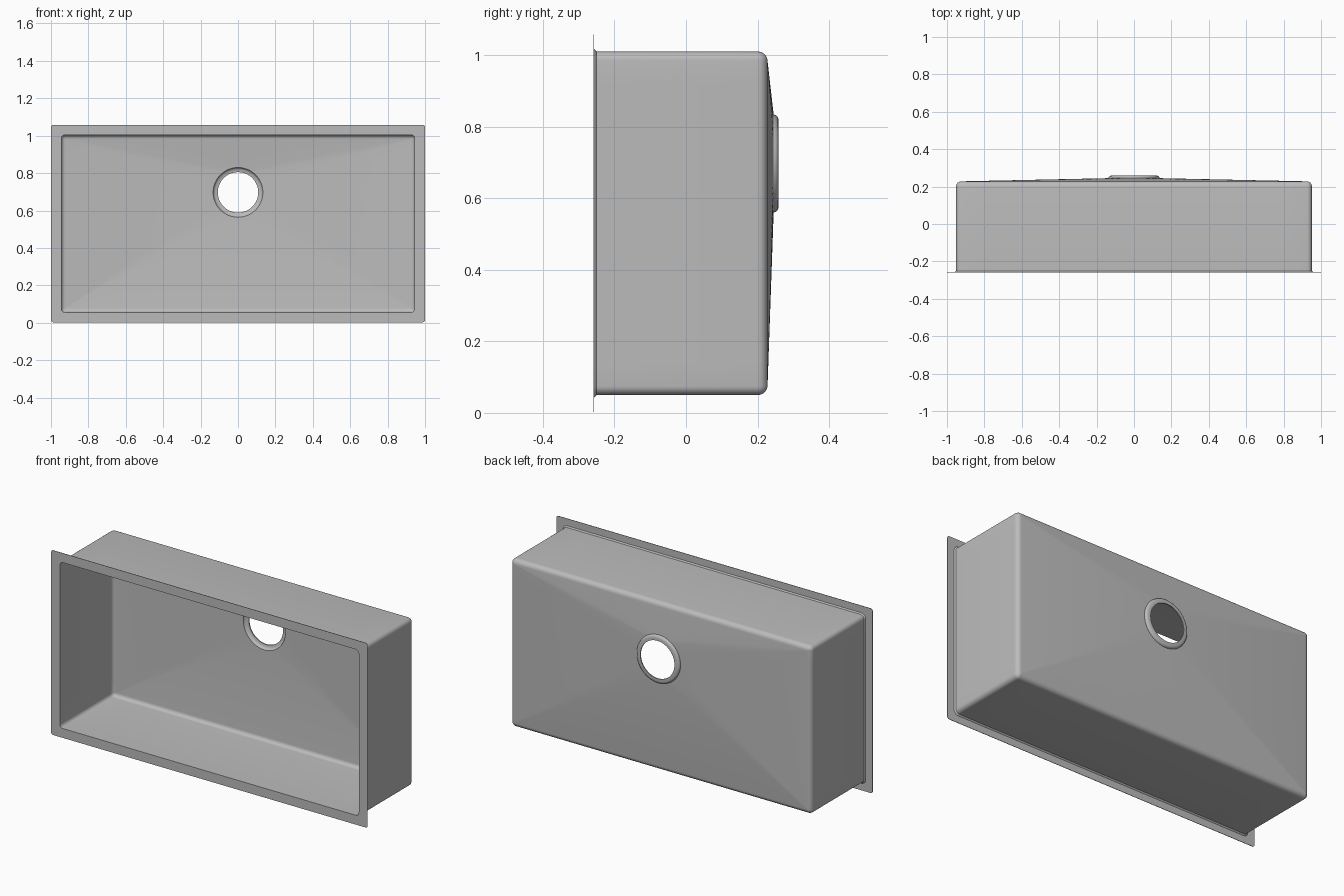
import bpy, bmesh, math

if "Cube" in bpy.data.objects:
    bpy.data.objects.remove(bpy.data.objects["Cube"])

CZ = 0.53             # centre height of the basin rectangle
DRAIN_Z = 0.697       # centre height of the drain hole
ARC, EDGE = 6, 14     # corner segments, extra points along each edge
N = 4 * (ARC + EDGE)


def rect_ring(hx, hz, r, y):
    """Rounded rectangle in the xz plane, N points, counter-clockwise."""
    pts = []
    corners = [(1, 1), (-1, 1), (-1, -1), (1, -1)]
    arcs = []
    for k, (sx, sz) in enumerate(corners):
        cx, cz = sx * (hx - r), sz * (hz - r)
        arcs.append([(cx + r * math.cos(a), cz + r * math.sin(a))
                     for a in (math.pi / 2 * (k + i / ARC) for i in range(ARC + 1))])
    for k in range(4):
        pts += arcs[k]
        p, q = arcs[k][-1], arcs[(k + 1) % 4][0]
        for i in range(1, EDGE):
            t = i / EDGE
            pts.append((p[0] + (q[0] - p[0]) * t, p[1] + (q[1] - p[1]) * t))
    return [(x, y, CZ + z) for x, z in pts]


def circle_ring(r, y):
    """Circle round the drain, corner arcs centred on the diagonals."""
    out = []
    for i in range(N):
        a = math.pi / 4 + 2 * math.pi * (i - ARC / 2) / N
        out.append((r * math.cos(a), y, DRAIN_Z + r * math.sin(a)))
    return out


def basin_skin(hx, hz, r, y_rim, y_floor, fillet):
    """Wall from rim to floor with a rounded bottom edge."""
    rings = [rect_ring(hx, hz, r, y_rim)]
    for i in range(7):
        a = math.pi / 2 * i / 6
        inset = fillet * (1 - math.cos(a))
        rings.append(rect_ring(hx - inset, hz - inset, max(r - inset, 0.002),
                               y_floor - fillet + fillet * math.sin(a)))
    return rings


# outer skin: flange back, small rim lip, walls, sloped floor, drain collar
outer = [rect_ring(1.0, 0.5275, 0.012, -0.259),
         rect_ring(1.0, 0.5275, 0.012, -0.2565),
         rect_ring(0.957, 0.487, 0.027, -0.2565),
         rect_ring(0.954, 0.484, 0.026, -0.253)]
outer += basin_skin(0.951, 0.48, 0.025, -0.25, 0.228, 0.027)
outer += [circle_ring(0.137, 0.245), circle_ring(0.135, 0.252),
          circle_ring(0.130, 0.2565), circle_ring(0.124, 0.2585),
          circle_ring(0.108, 0.2585)]

# inner skin: same path, offset by the sheet thickness
inner = basin_skin(0.945, 0.474, 0.02, -0.259, 0.222, 0.022)
inner += [circle_ring(0.133, 0.238), circle_ring(0.129, 0.246),
          circle_ring(0.123, 0.251), circle_ring(0.108, 0.2525)]

rings = outer + inner[::-1]

bm = bmesh.new()
loops = [[bm.verts.new(p) for p in ring] for ring in rings]
for j, a in enumerate(loops):
    b = loops[(j + 1) % len(loops)]
    for i in range(N):
        k = (i + 1) % N
        bm.faces.new((a[i], a[k], b[k], b[i]))
bmesh.ops.recalc_face_normals(bm, faces=bm.faces)
mesh = bpy.data.meshes.new("sink_basin")
bm.to_mesh(mesh)
bm.free()

# brushed steel colour
steel = bpy.data.materials.new("steel_grey")
steel.diffuse_color = (0.5, 0.5, 0.5, 1)
steel.use_nodes = True
steel.node_tree.nodes["Principled BSDF"].inputs["Base Color"].default_value = steel.diffuse_color
mesh.materials.append(steel)

basin = bpy.data.objects.new("sink_basin", mesh)
bpy.context.collection.objects.link(basin)
bpy.context.view_layer.objects.active = basin
basin.select_set(True)
bpy.ops.object.shade_smooth_by_angle(angle=math.radians(40))
